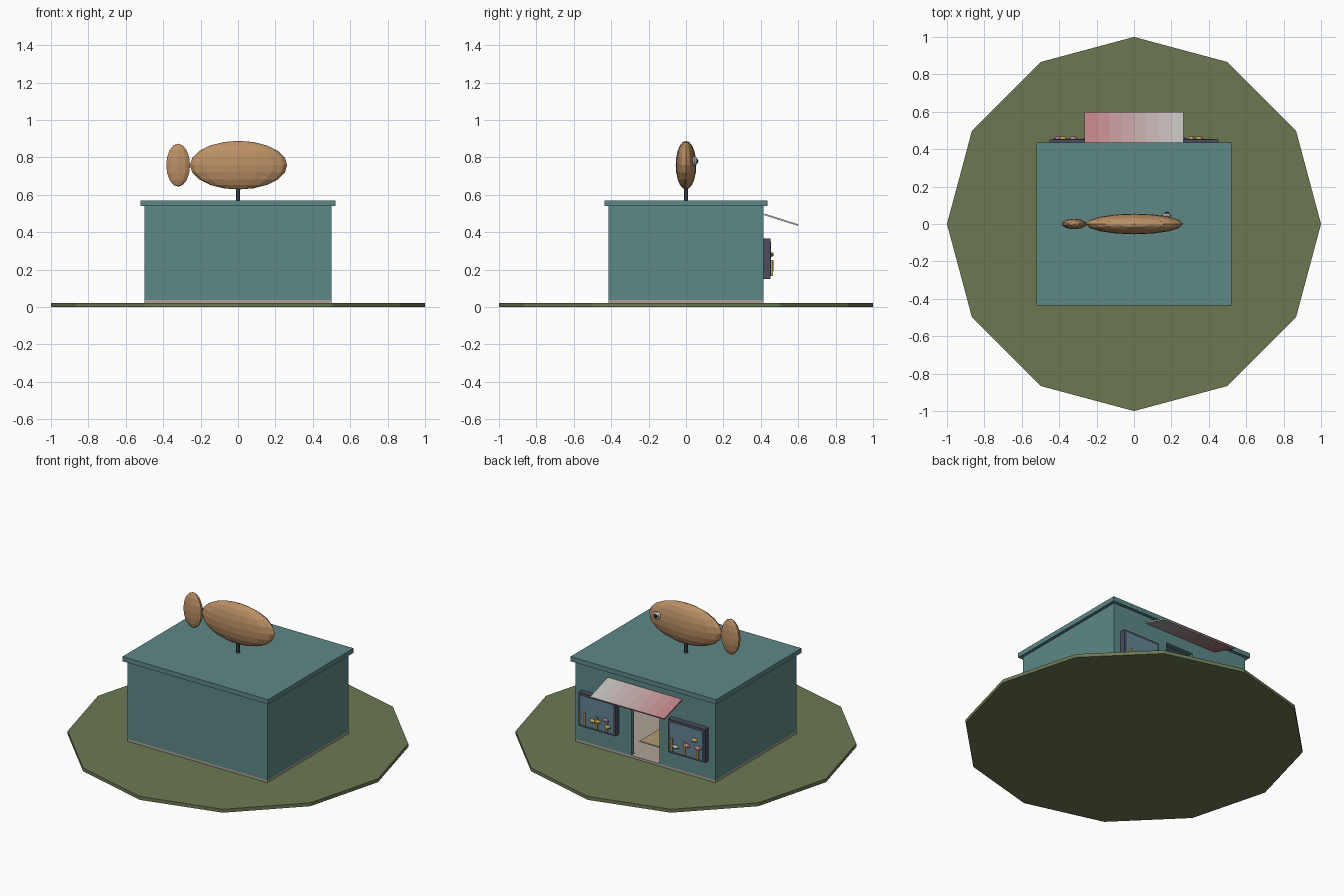
import bpy, bmesh, math
from mathutils import Matrix

if "Cube" in bpy.data.objects:
    bpy.data.objects.remove(bpy.data.objects["Cube"])


def mat(name, r, g, b):
    m = bpy.data.materials.new(name)
    m.diffuse_color = (r, g, b, 1)
    m.use_nodes = True
    m.node_tree.nodes["Principled BSDF"].inputs["Base Color"].default_value = m.diffuse_color
    return m


GRASS = mat("grass", .15, .19, .085)
TEAL = mat("teal_paint", .11, .25, .245)
STONE = mat("stone", .42, .36, .31)
RUG = mat("rug_tan", .45, .32, .17)
DARK = mat("dark_metal", .07, .075, .11)
GLASS = mat("glass", .12, .24, .31)
WOOD = mat("fish_wood", .50, .28, .13)
WHITE = mat("white", .7, .7, .7)
BLACK = mat("black", .02, .02, .025)
GOLD = mat("gold", .55, .38, .1)
PINK = mat("pink", .6, .22, .35)
PURPLE = mat("purple", .35, .18, .45)
SILVER = mat("silver", .5, .5, .48)


def finish(name, bm, *mats):
    me = bpy.data.meshes.new(name)
    bm.to_mesh(me)
    bm.free()
    ob = bpy.data.objects.new(name, me)
    for m in mats:
        me.materials.append(m)
    bpy.context.collection.objects.link(ob)
    return ob


def boxes(name, m, *spans):
    """One object from boxes given as (x0, x1, y0, y1, z0, z1)."""
    bm = bmesh.new()
    for x0, x1, y0, y1, z0, z1 in spans:
        M = Matrix.Translation(((x0 + x1) / 2, (y0 + y1) / 2, (z0 + z1) / 2)) \
            @ Matrix.Diagonal((x1 - x0, y1 - y0, z1 - z0, 1))
        bmesh.ops.create_cube(bm, size=1, matrix=M)
    return finish(name, bm, m)


def ball(name, m, loc, radii, seg=8, rings=6):
    bm = bmesh.new()
    M = Matrix.Translation(loc) @ Matrix.Diagonal((*radii, 1))
    bmesh.ops.create_uvsphere(bm, u_segments=seg, v_segments=rings, radius=1, matrix=M)
    return finish(name, bm, m)


def cylinder(name, m, loc, r, h, sides):
    bm = bmesh.new()
    bmesh.ops.create_cone(bm, cap_ends=True, segments=sides, radius1=r, radius2=r,
                          depth=h, matrix=Matrix.Translation(loc))
    return finish(name, bm, m)


# Grass disc and floor slab
cylinder("ground_disc", GRASS, (0, 0, .011), 1, .022, 12)
boxes("floor_slab", STONE, (-.5, .5, -.415, .415, .02, .037))
boxes("rug", RUG, (-.17, .17, -.22, .23, .037, .041))

# Hollow walls with a doorway in the back, and flat roof
T = .03
boxes("walls", TEAL,
      (-.5, .5, -.415, -.415 + T, .037, .54),
      (-.5, -.5 + T, -.415 + T, .415 - T, .037, .54),
      (.5 - T, .5, -.415 + T, .415 - T, .037, .54),
      (-.5, -.1, .415 - T, .415, .037, .54),
      (.1, .5, .415 - T, .415, .037, .54),
      (-.1, .1, .415 - T, .415, .42, .54))
boxes("roof", TEAL, (-.52, .52, -.435, .435, .54, .57))

# Sloped awning, fading from pink to white in strips
N = 8
bm = bmesh.new()
profile = [(.417, .491), (.597, .434), (.6, .442), (.42, .499)]
rows = [[bm.verts.new((-.265 + .53 * i / N, y, z)) for y, z in profile] for i in range(N + 1)]
for i in range(N):
    for k in range(4):
        j = (k + 1) % 4
        f = bm.faces.new((rows[i][k], rows[i][j], rows[i + 1][j], rows[i + 1][k]))
        f.material_index = i
bm.faces.new(rows[0])
bm.faces.new(rows[-1]).material_index = N - 1
bmesh.ops.recalc_face_normals(bm, faces=bm.faces)
fade = [mat(f"awning_{i}", .52, .2 + .33 * (i + .5) / N, .22 + .29 * (i + .5) / N) for i in range(N)]
finish("awning", bm, *fade)

# Display cases either side of the door
for side, s in (("left", 1), ("right", -1)):
    c = s * .32
    boxes(f"case_{side}", DARK, (c - .132, c + .132, .415, .452, .15, .365))
    boxes(f"case_glass_{side}", GLASS, (c - .117, c + .117, .45, .454, .165, .35))

# Display sticks (x, bottom, top)
boxes("display_sticks", GOLD, *[(x - .006, x + .006, .452, .464, z0, z1) for x, z0, z1 in (
    (.404, .165, .25), (.318, .165, .244), (.245, .165, .24),
    (-.218, .165, .25), (-.31, .165, .25), (-.404, .165, .24))])

# Small lures (x, z, colour)
for i, (x, z, m) in enumerate((
        (.346, .21, GOLD), (.31, .215, GOLD), (.254, .24, PURPLE), (.24, .2, GOLD),
        (-.246, .2, SILVER), (-.325, .23, PINK), (-.38, .28, GOLD), (-.404, .235, PINK))):
    ball(f"lure_{i}", m, (x, .458, z), (.025, .011, .012))

# Rooftop fish on its post
cylinder("fish_post", DARK, (0, 0, .61), .011, .09, 8)
ball("fish_body", WOOD, (.003, 0, .758), (.26, .055, .13), 16, 10)
ball("fish_tail", WOOD, (-.32, 0, .758), (.067, .028, .115), 10, 8)
ball("fish_eye", WHITE, (.175, .046, .78), (.026, .014, .026))
ball("fish_pupil", BLACK, (.177, .057, .78), (.013, .009, .013))
